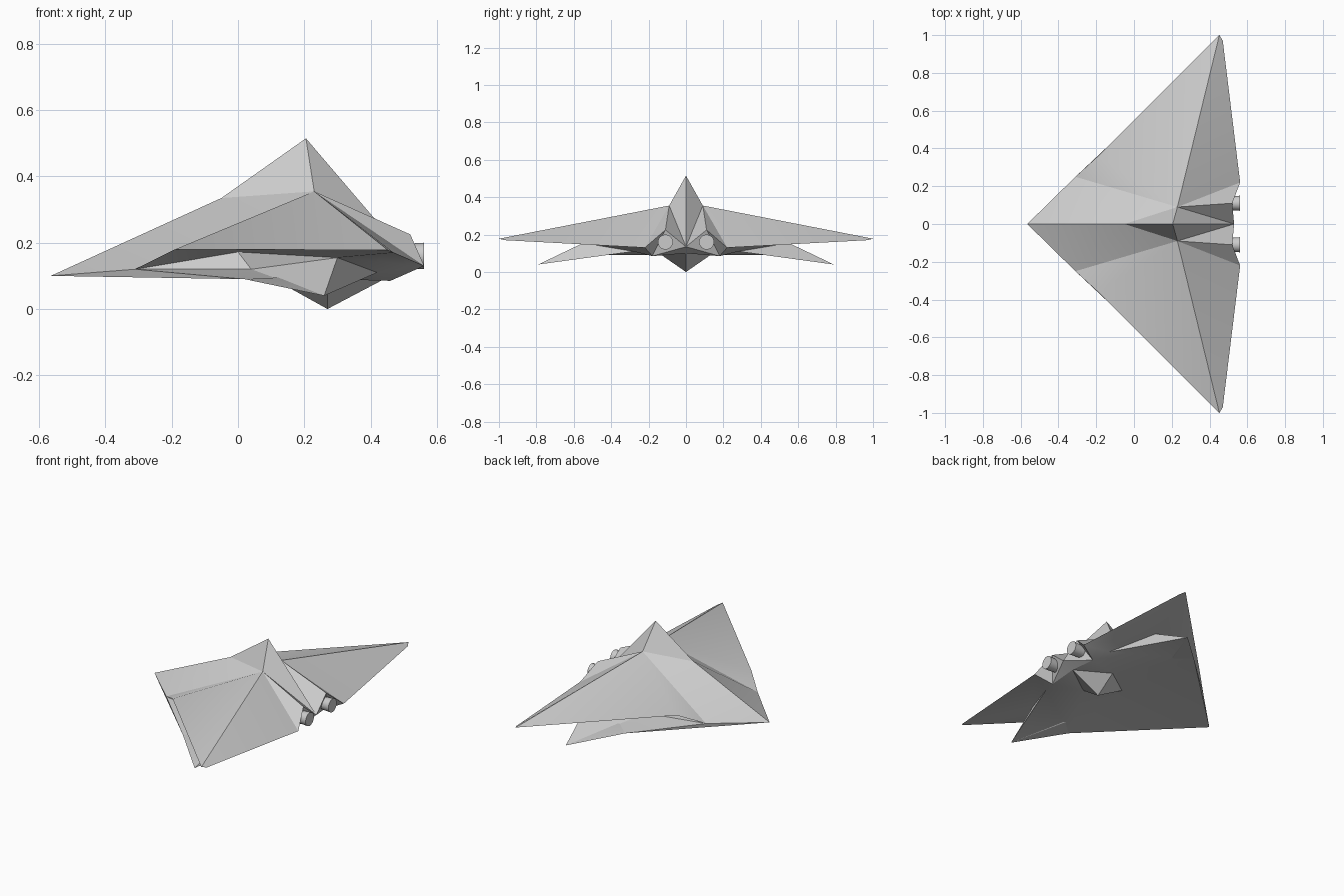
import bpy, bmesh, math

if "Cube" in bpy.data.objects:
    bpy.data.objects.remove(bpy.data.objects["Cube"])

# Named corner points of one half of the hull (y >= 0)
P = {
    'nose': (-0.565, 0, 0.10), 'spine': (-0.05, 0, 0.335), 'peak': (0.205, 0, 0.515),
    'notch': (0.53, 0, 0.135), 'shoulder': (0.23, 0.09, 0.355),
    'hump': (0.52, 0.11, 0.225), 'back': (0.562, 0.22, 0.13),
    'tip': (0.452, 1.0, 0.178), 'tip2': (0.47, 0.97, 0.17),
    'lip': (-0.19, 0.36, 0.18), 'lip0': (-0.31, 0.25, 0.12),
    'wall_t': (0.0, 0.30, 0.172), 'wall_b': (0.04, 0.33, 0.12),
    'root': (0.30, 0.55, 0.155),
    'edge': (0.02, 0.56, 0.09), 'low_tip': (0.26, 0.79, 0.04),
    'trail': (0.42, 0.28, 0.11), 'trail_in': (0.46, 0.18, 0.085),
    'keel_f': (0.09, 0, 0.10), 'keel_s': (0.27, 0.13, 0.09),
    'keel': (0.27, 0, 0.0), 'keel_r': (0.46, 0, 0.10),
}

FACES = [
    # upper skin and fin
    'nose spine lip0', 'spine shoulder lip0', 'spine peak shoulder',
    'lip0 shoulder lip', 'lip shoulder tip', 'shoulder tip2 tip',
    'shoulder back tip2', 'shoulder hump back', 'peak notch shoulder',
    'shoulder notch hump',
    # stern
    'notch keel_r trail_in', 'notch trail_in hump', 'hump trail_in back',
    # upper wing underside
    'lip0 lip wall_t', 'lip tip wall_t', 'tip root wall_t',
    'tip tip2 root', 'tip2 back root',
    # intake wall and lower wing top
    'lip0 wall_t wall_b', 'lip0 wall_b edge', 'edge wall_b low_tip',
    'wall_b wall_t root', 'wall_b root low_tip',
    'root trail low_tip', 'root back trail', 'trail back trail_in',
    # belly and keel
    'nose lip0 edge', 'nose edge keel_f', 'keel_f edge keel_s',
    'edge low_tip trail', 'edge trail keel_s', 'keel_s trail trail_in',
    'keel_s trail_in keel_r', 'keel_f keel_s keel', 'keel_s keel_r keel',
]


def finish(bm, name, angle):
    bmesh.ops.recalc_face_normals(bm, faces=bm.faces)
    me = bpy.data.meshes.new(name)
    bm.to_mesh(me)
    bm.free()
    ob = bpy.data.objects.new(name, me)
    bpy.context.collection.objects.link(ob)
    bpy.ops.object.select_all(action='DESELECT')
    ob.select_set(True)
    bpy.context.view_layer.objects.active = ob
    bpy.ops.object.shade_smooth_by_angle(angle=math.radians(angle))
    return ob


# Hull with both wing pairs, mirrored across y = 0
bm = bmesh.new()
for side in (1, -1):
    v = {k: bm.verts.new((x, y * side, z)) for k, (x, y, z) in P.items()}
    for f in FACES:
        bm.faces.new([v[k] for k in f.split()])
bmesh.ops.remove_doubles(bm, verts=bm.verts, dist=0.0005)
finish(bm, 'hull', 25)

# Engine nozzles
for name, y in (('engine_left', 0.11), ('engine_right', -0.11)):
    bm = bmesh.new()
    bmesh.ops.create_cone(bm, cap_ends=True, segments=32, radius1=0.032,
                          radius2=0.04, depth=0.13)
    for v in bm.verts:
        x, yy, z = v.co
        v.co = (z + 0.497, yy + y, x + 0.16)
    finish(bm, name, 35)
